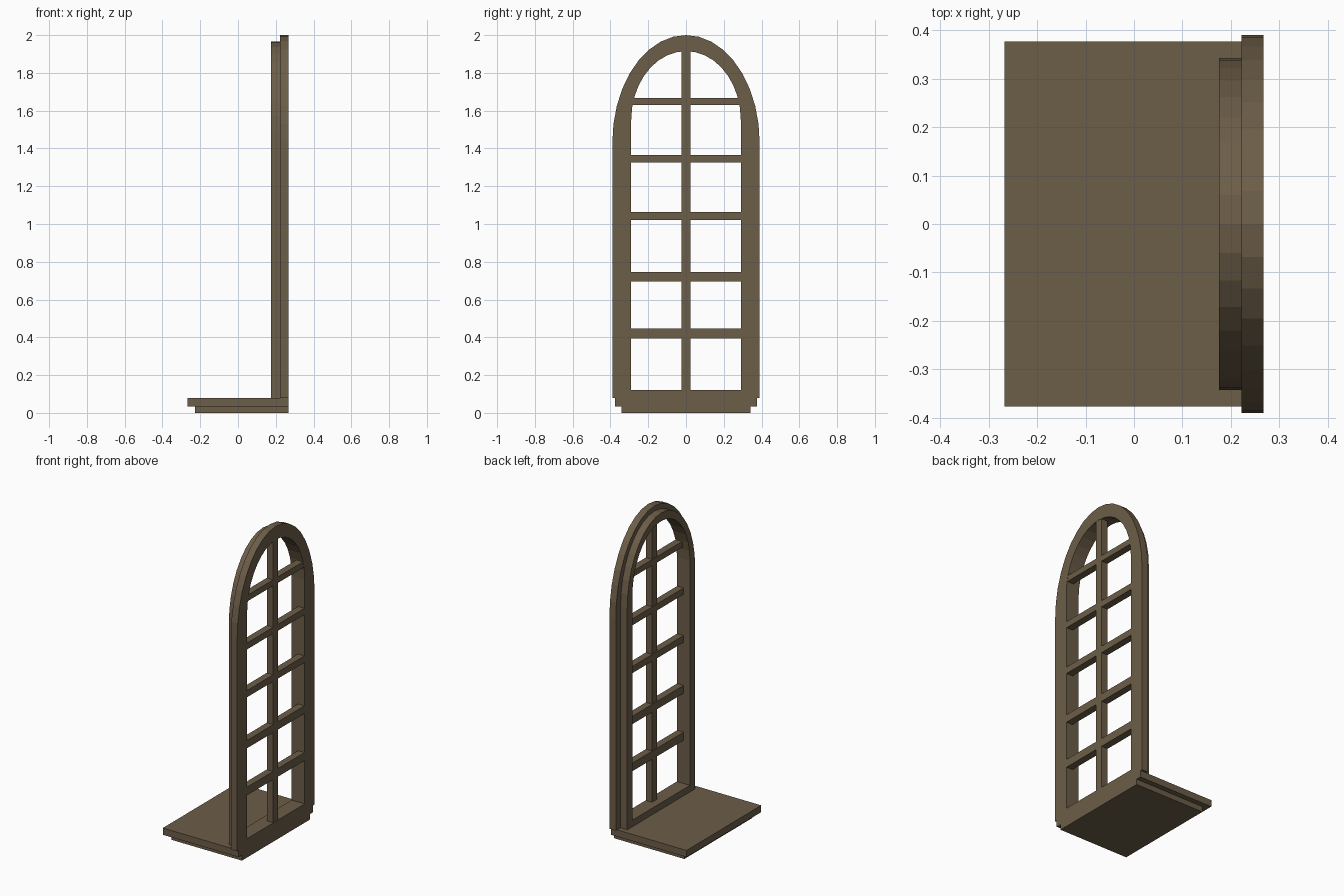
import bpy, bmesh, math

if "Cube" in bpy.data.objects:
    bpy.data.objects.remove(bpy.data.objects["Cube"])

wood = bpy.data.materials.new("brown wood")
wood.diffuse_color = (0.15, 0.11, 0.065, 1)
wood.use_nodes = True
wood.node_tree.nodes["Principled BSDF"].inputs["Base Color"].default_value = wood.diffuse_color


def finish(bm, name):
    bmesh.ops.recalc_face_normals(bm, faces=bm.faces)
    mesh = bpy.data.meshes.new(name)
    bm.to_mesh(mesh)
    bm.free()
    mesh.materials.append(wood)
    obj = bpy.data.objects.new(name, mesh)
    bpy.context.collection.objects.link(obj)
    return obj


def box(name, x0, x1, y0, y1, z0, z1):
    bm = bmesh.new()
    bmesh.ops.create_cube(bm, size=1)
    for v in bm.verts:
        v.co.x = x0 + (v.co.x + 0.5) * (x1 - x0)
        v.co.y = y0 + (v.co.y + 0.5) * (y1 - y0)
        v.co.z = z0 + (v.co.z + 0.5) * (z1 - z0)
    return finish(bm, name)


def arch(half, bottom, spring, top, n=18):
    """Closed outline: straight sides with a half-ellipse head."""
    pts = [(half, bottom)]
    for i in range(n + 1):
        a = math.pi * i / n
        pts.append((half * math.cos(a), spring + (top - spring) * math.sin(a)))
    return pts + [(-half, bottom)]


def arch_ring(name, x0, x1, outer, inner):
    bm = bmesh.new()
    loops = [[bm.verts.new((x, y, z)) for y, z in pts]
             for x, pts in ((x0, outer), (x1, outer), (x1, inner), (x0, inner))]
    n = len(outer)
    for k in range(4):
        a, b = loops[k], loops[(k + 1) % 4]
        for i in range(n):
            j = (i + 1) % n
            bm.faces.new((a[i], a[j], b[j], b[i]))
    return finish(bm, name)


BACK, MID, FRONT = 0.175, 0.222, 0.267

# Arched frame: wide outer casing and narrower inner step
opening = arch(0.29, 0.12, 1.55, 1.915)
arch_ring("outer_casing", MID, FRONT, arch(0.39, 0.078, 1.43, 2.0), opening)
arch_ring("inner_casing", BACK, MID, arch(0.342, 0.07, 1.49, 1.967), opening)

# Glazing bars
box("upright_bar", MID, FRONT - 0.001, -0.025, 0.025, 0.11, 1.93)
bars = ((0.395, 0.447), (0.695, 0.745), (1.02, 1.063), (1.325, 1.366), (1.63, 1.668))
for i, (z0, z1) in enumerate(bars):
    half = 0.295 if i < 4 else 0.285
    box(f"cross_bar_{i + 1}", MID - 0.002, FRONT - 0.0015, -half, half, z0, z1)

# Sill board and the base below it
box("sill_board", -0.267, FRONT, -0.376, 0.376, 0.035, 0.078)
box("sill_base", -0.228, FRONT, -0.342, 0.342, 0.0, 0.035)
